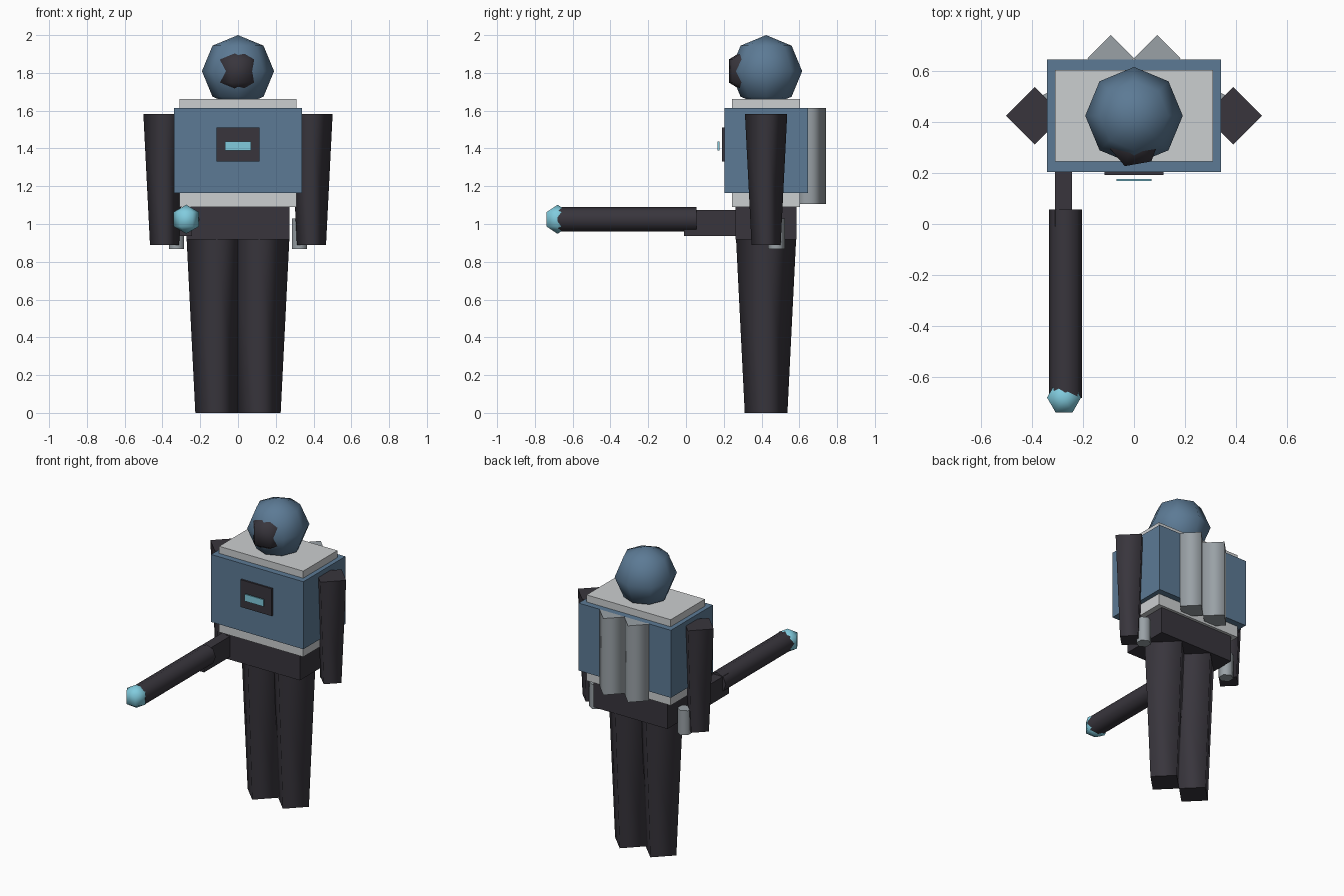
import bpy, bmesh
from math import sin, cos, pi, radians
from mathutils import Matrix

cube = bpy.data.objects.get("Cube")
if cube:
    bpy.data.objects.remove(cube, do_unlink=True)


def material(name, rgb):
    m = bpy.data.materials.new(name)
    m.use_nodes = True
    m.diffuse_color = (*rgb, 1)
    m.node_tree.nodes["Principled BSDF"].inputs["Base Color"].default_value = (*rgb, 1)
    return m


BLUE = material("steel blue", (0.107, 0.195, 0.30))
WHITE = material("off white", (0.60, 0.62, 0.63))
DARK = material("charcoal", (0.040, 0.036, 0.046))
GREY = material("metal grey", (0.32, 0.355, 0.38))
CYAN = material("glowing cyan", (0.22, 0.60, 0.73))

MID_Y = 0.424  # depth of the body centre line


def finish(name, bm, mat, loc):
    bmesh.ops.recalc_face_normals(bm, faces=bm.faces)
    mesh = bpy.data.meshes.new(name)
    bm.to_mesh(mesh)
    bm.free()
    mesh.materials.append(mat)
    ob = bpy.data.objects.new(name, mesh)
    ob.location = loc
    bpy.context.collection.objects.link(ob)
    return ob


def box(name, mat, xs, ys, zs):
    lows, highs = zip(xs, ys, zs)
    size = [h - l for l, h in zip(lows, highs)]
    bm = bmesh.new()
    bmesh.ops.create_cube(bm, size=1, matrix=Matrix.Diagonal((*size, 1)))
    return finish(name, bm, mat, [(l + h) / 2 for l, h in zip(lows, highs)])


def prism(name, mat, sides, x, y, z0, z1, r0, r1):
    """Upright tapered prism with smooth sides and flat caps."""
    bm = bmesh.new()
    bmesh.ops.create_cone(bm, cap_ends=True, segments=sides,
                          radius1=r0, radius2=r1, depth=z1 - z0)
    for f in bm.faces:
        f.smooth = abs(f.normal.z) < 0.9
    return finish(name, bm, mat, (x, y, (z0 + z1) / 2))


def ball(name, mat, segments, rings, radius, loc, yaw=0):
    """Coarse smooth ball with one vertex on +x before the yaw."""
    bm = bmesh.new()
    top = bm.verts.new((0, 0, radius))
    bottom = bm.verts.new((0, 0, -radius))
    loops = []
    for i in range(1, rings):
        a = pi * i / rings
        loops.append([bm.verts.new((radius * sin(a) * cos(2 * pi * j / segments + yaw),
                                    radius * sin(a) * sin(2 * pi * j / segments + yaw),
                                    radius * cos(a))) for j in range(segments)])
    for j in range(segments):
        k = (j + 1) % segments
        bm.faces.new((top, loops[0][j], loops[0][k]))
        bm.faces.new((bottom, loops[-1][k], loops[-1][j]))
        for upper, lower in zip(loops, loops[1:]):
            bm.faces.new((upper[j], lower[j], lower[k], upper[k]))
    for f in bm.faces:
        f.smooth = True
    return finish(name, bm, mat, loc)


# Head and visor
ball("head", BLUE, 8, 4, 0.191, (0, MID_Y, 1.809))
ball("visor", DARK, 6, 3, 0.122, (0, 0.326, 1.81), yaw=radians(10))

# Torso: inner suit, outer armour and belt
box("inner_suit", WHITE, (-0.31, 0.31), (0.244, 0.604), (1.09, 1.662))
box("torso_armour", BLUE, (-0.34, 0.34), (0.203, 0.645), (1.165, 1.615))
box("belt", DARK, (-0.273, 0.273), (0.262, 0.586), (0.917, 1.095))

# Chest panel and its floating light
box("chest_panel", DARK, (-0.115, 0.115), (0.191, 0.21), (1.33, 1.512))
box("chest_light", CYAN, (-0.069, 0.069), (0.168, 0.177), (1.39, 1.436))

# Paired limbs, back tanks and hip canisters
for side, s in (("left", 1), ("right", -1)):
    prism(side + "_leg", DARK, 4, 0.113 * s, MID_Y, 0, 0.92, 0.113, 0.159)
    prism(side + "_arm", DARK, 4, 0.389 * s, MID_Y, 0.89, 1.583, 0.077, 0.112)
    prism(side + "_back_tank", GREY, 4, 0.091 * s, 0.65, 1.105, 1.615, 0.091, 0.091)
    prism(side + "_hip_canister", GREY, 6, 0.325 * s, 0.478, 0.867, 1.03, 0.045, 0.045)

# Forward-pointing baton held at the right hip
box("baton_grip", DARK, (-0.31, -0.243), (-0.01, 0.33), (0.936, 1.073))
rod = prism("baton_rod", DARK, 8, -0.268, -0.3125, 0.656, 1.393, 0.065, 0.065)
rod.rotation_euler.x = radians(90)
ball("baton_tip", CYAN, 6, 3, 0.077, (-0.274, -0.68, 1.025))
